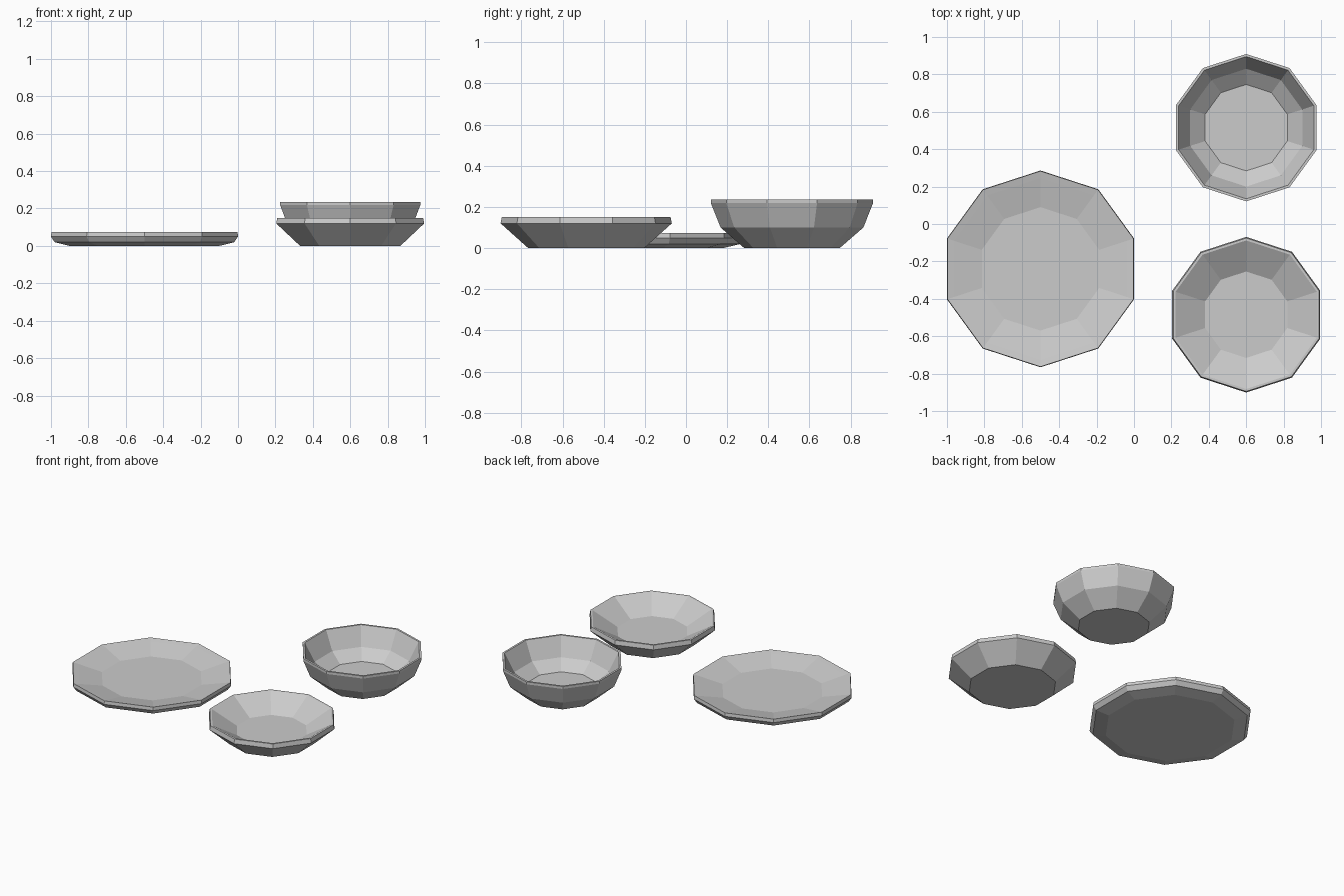
import bpy, bmesh, math

if "Cube" in bpy.data.objects:
    bpy.data.objects.remove(bpy.data.objects["Cube"])

SIDES = 10

def lathe(name, centre, profile):
    """Revolve a (radius, height) profile, from underside to inner floor, with flat facets."""
    bm = bmesh.new()
    rings = []
    for r, z in profile:
        ring = []
        for i in range(SIDES):
            a = math.pi / 2 + i * 2 * math.pi / SIDES
            ring.append(bm.verts.new((r * math.cos(a), r * math.sin(a), z)))
        rings.append(ring)
    for lo, hi in zip(rings, rings[1:]):
        for i in range(SIDES):
            j = (i + 1) % SIDES
            bm.faces.new((lo[i], lo[j], hi[j], hi[i]))
    bm.faces.new(rings[0][::-1])   # underside
    bm.faces.new(rings[-1])        # inner floor
    bmesh.ops.recalc_face_normals(bm, faces=bm.faces)
    mesh = bpy.data.meshes.new(name)
    bm.to_mesh(mesh)
    bm.free()
    obj = bpy.data.objects.new(name, mesh)
    obj.location = (*centre, 0)
    bpy.context.collection.objects.link(obj)

# Wide flat plate with a small foot and a gently sloping rim
lathe("dinner_plate", (-0.5, -0.24), [
    (0.42, 0), (0.505, 0.02), (0.526, 0.05), (0.523, 0.073),
    (0.485, 0.065), (0.33, 0.03)])

# Shallow bowl
lathe("shallow_bowl", (0.6, -0.485), [
    (0.282, 0), (0.416, 0.12), (0.41, 0.15), (0.397, 0.15), (0.231, 0.055)])

# Deep bowl with a two-step wall
lathe("deep_bowl", (0.6, 0.515), [
    (0.232, 0), (0.347, 0.1), (0.394, 0.218), (0.394, 0.235),
    (0.38, 0.235), (0.315, 0.11), (0.231, 0.047)])
